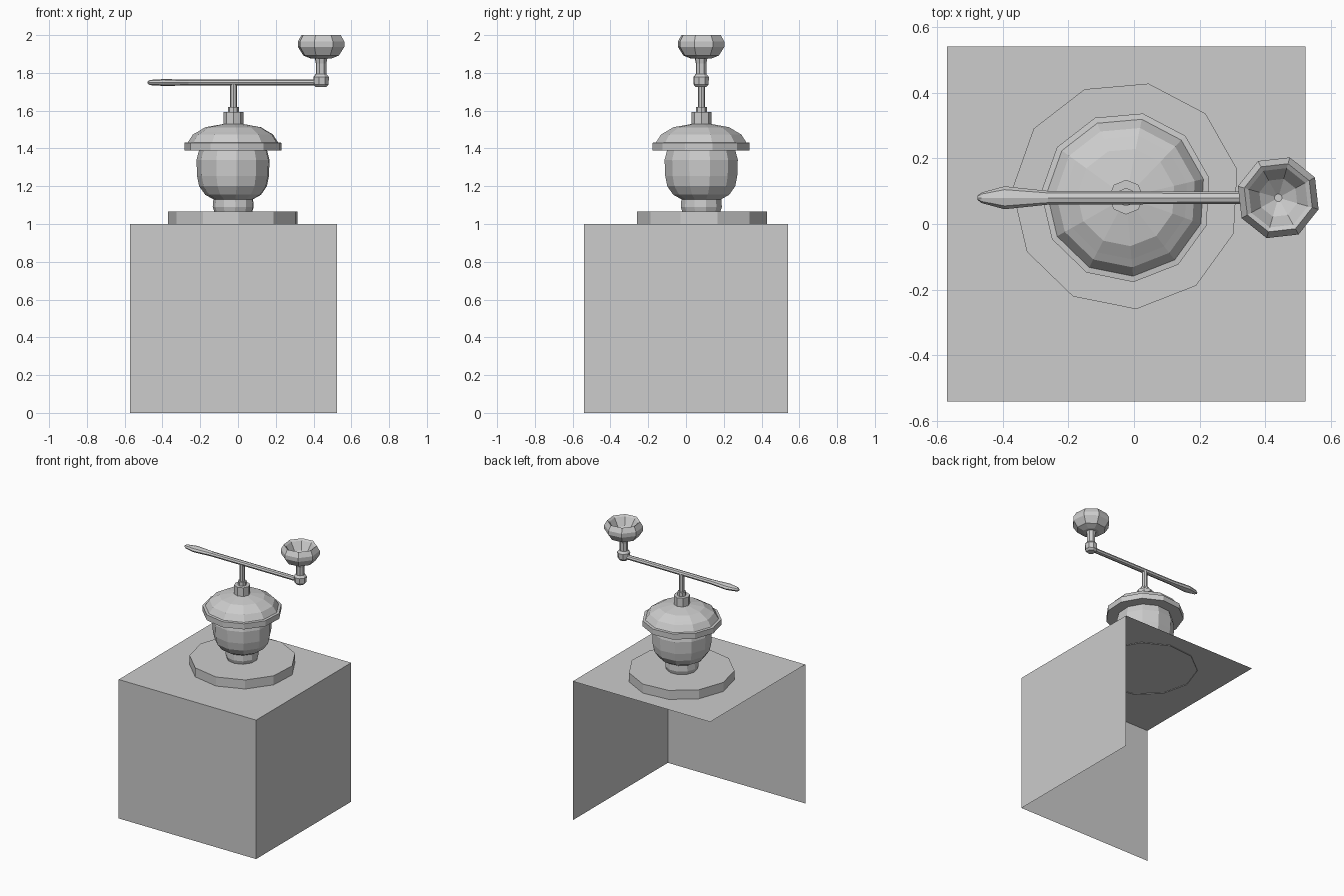
import bpy, bmesh, math

if "Cube" in bpy.data.objects:
    bpy.data.objects.remove(bpy.data.objects["Cube"])

grey = bpy.data.materials.new("plain_grey")
grey.diffuse_color = (0.604, 0.604, 0.604, 1)
grey.use_nodes = True
grey.node_tree.nodes["Principled BSDF"].inputs["Base Color"].default_value = grey.diffuse_color

CX, CY = -0.024, 0.082      # axis of the turned parts
KX = 0.44                   # axis of the crank handle


def finish(name, bm, fix=True):
    if fix:
        bmesh.ops.recalc_face_normals(bm, faces=bm.faces)
    mesh = bpy.data.meshes.new(name)
    bm.to_mesh(mesh)
    bm.free()
    mesh.materials.append(grey)
    obj = bpy.data.objects.new(name, mesh)
    bpy.context.collection.objects.link(obj)
    return obj


def bridge(bm, a, b):
    n = len(a)
    for i in range(n):
        j = (i + 1) % n
        bm.faces.new((a[i], a[j], b[j], b[i]))


def lathe(name, profile, sides, turn, x=CX, y=CY, bottom=True):
    """Turn (radius, height) points around a vertical axis."""
    bm = bmesh.new()
    rings = []
    for r, z in profile:
        rings.append([bm.verts.new((x + r * math.cos(a), y + r * math.sin(a), z))
                      for a in (math.radians(turn) + math.tau * i / sides
                                for i in range(sides))])
    for a, b in zip(rings, rings[1:]):
        bridge(bm, a, b)
    if bottom:
        bm.faces.new(rings[0][::-1])
    bm.faces.new(rings[-1])
    bmesh.ops.remove_doubles(bm, verts=bm.verts, dist=0.0005)
    return finish(name, bm)


# Box shell: only top, front and right panels, open at back, left and below
x0, x1, y0, y1 = -0.571, 0.523, -0.541, 0.541
bm = bmesh.new()
for quad in (((x0, y0, 1), (x1, y0, 1), (x1, y1, 1), (x0, y1, 1)),
             ((x0, y0, 0), (x1, y0, 0), (x1, y0, 1), (x0, y0, 1)),
             ((x1, y0, 0), (x1, y1, 0), (x1, y1, 1), (x1, y0, 1))):
    bm.faces.new([bm.verts.new(c) for c in quad])
bmesh.ops.remove_doubles(bm, verts=bm.verts, dist=0.0005)
finish("box_panels", bm, fix=False)

# Turned parts above the box
lathe("base_disc", [(0.348, 0.995), (0.348, 1.065)], 11, 13.2, y=0.087, bottom=False)
lathe("neck", [(0.100, 1.06), (0.110, 1.09), (0.106, 1.14)], 11, 13.2)
lathe("bulb", [(0.105, 1.13), (0.150, 1.155), (0.182, 1.20), (0.193, 1.255),
               (0.196, 1.34), (0.180, 1.40)], 11, 13.2)
lathe("cap", [(0.260, 1.39), (0.260, 1.43), (0.242, 1.432), (0.215, 1.474),
              (0.190, 1.488), (0.150, 1.512), (0.050, 1.53)], 11, 13.2)
lathe("hub", [(0.053, 1.51), (0.053, 1.592)], 8, 0)
lathe("collar", [(0.028, 1.59), (0.028, 1.62)], 8, 0)
lathe("spindle", [(0.018, 1.61), (0.018, 1.75)], 8, 0)

# Crank arm with a flattened spade end
bm = bmesh.new()
rings = []
for x, hy, hz in ((-0.478, 0.006, 0.006), (-0.465, 0.016, 0.014),
                  (-0.395, 0.035, 0.018), (-0.263, 0.021, 0.016),
                  (0.44, 0.018, 0.016)):
    rings.append([bm.verts.new((x, 0.08 + hy * math.cos(a), 1.749 + hz * math.sin(a)))
                  for a in (math.tau * i / 8 for i in range(8))])
for a, b in zip(rings, rings[1:]):
    bridge(bm, a, b)
bm.faces.new(rings[0])
bm.faces.new(rings[-1])
finish("crank_arm", bm)

# Handle: joint, stem and hollow-topped knob
lathe("handle_joint", [(0.028, 1.724), (0.041, 1.738), (0.043, 1.778),
                       (0.030, 1.793)], 8, 29, KX, 0.08)
lathe("handle_stem", [(0.029, 1.785), (0.029, 1.85), (0.036, 1.885)], 8, 29, KX, 0.08)
bm_knob = [(0.055, 1.875), (0.098, 1.892), (0.128, 1.938), (0.128, 1.966),
           (0.108, 2.0), (0.094, 1.99), (0.060, 1.935), (0.012, 1.90)]
lathe("handle_knob", bm_knob, 8, 29, KX, 0.08)
